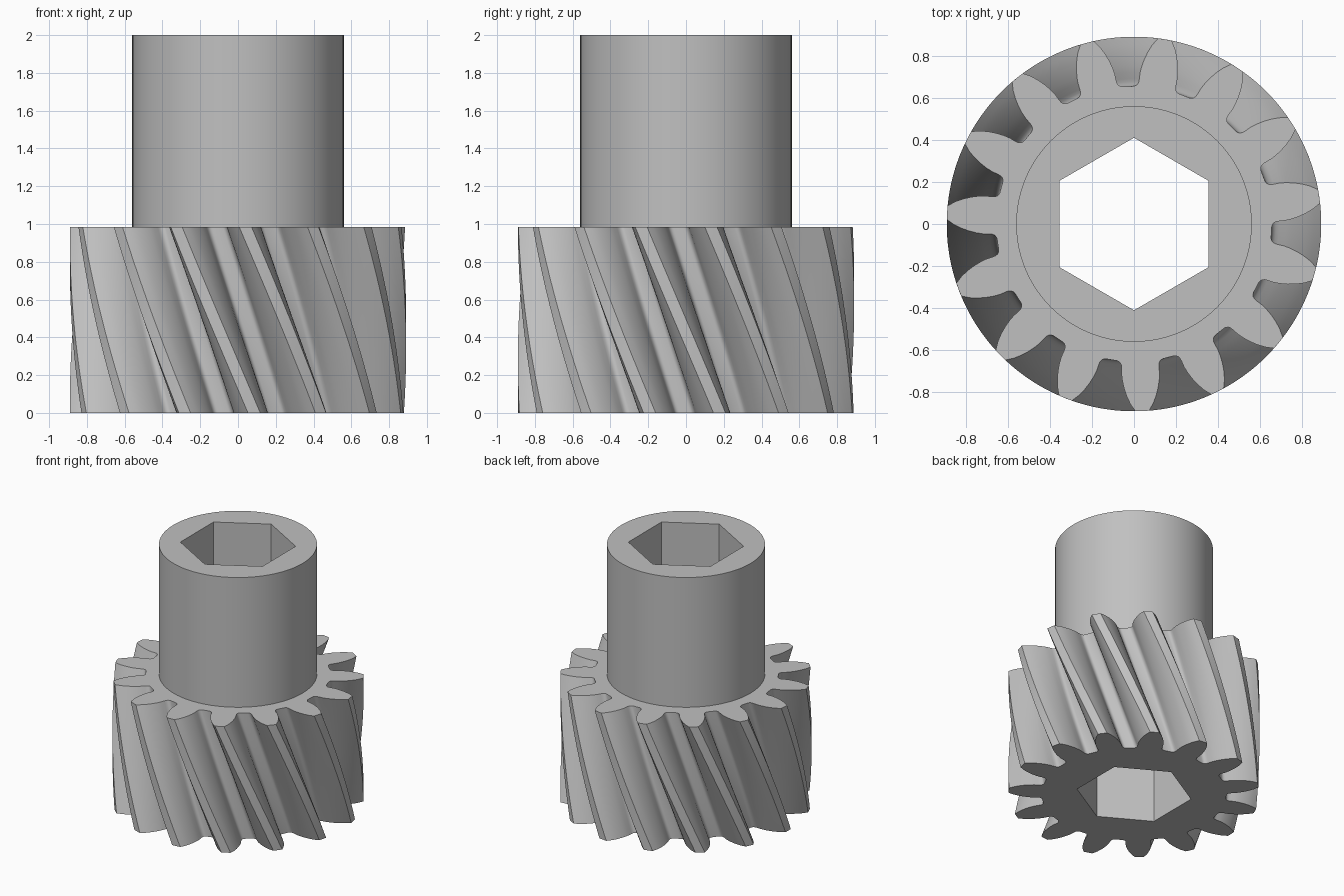
import bpy
import bmesh
from math import cos, sin, radians, pi

cube = bpy.data.objects.get("Cube")
if cube:
    bpy.data.objects.remove(cube, do_unlink=True)

TEETH = 15
GEAR_TOP, HUB_TOP = 0.985, 2.0
HUB_RADIUS, BORE_RADIUS = 0.56, 0.41
TOP_PHASE, TWIST = 8.5, 27.0
LAYERS = 24

# Half tooth from root to tip: radius, half angle in degrees
HALF_TOOTH = [(0.655, 9.6), (0.658, 8.8), (0.664, 8.1), (0.675, 7.6),
              (0.69, 7.4), (0.72, 7.2), (0.75, 6.7), (0.785, 5.9),
              (0.82, 4.9), (0.855, 3.7), (0.89, 2.1)]

steel = bpy.data.materials.new("steel_grey")
steel.use_nodes = True
GREY = (0.53, 0.53, 0.53, 1)
steel.diffuse_color = GREY
steel.node_tree.nodes["Principled BSDF"].inputs["Base Color"].default_value = GREY


def polar(radius, degrees):
    return radius * cos(radians(degrees)), radius * sin(radians(degrees))


def ring(bm, points, z):
    """Closed loop of vertices and edges at height z."""
    verts = [bm.verts.new((x, y, z)) for x, y in points]
    edges = [bm.edges.new((v, verts[i - 1])) for i, v in enumerate(verts)]
    return verts, edges


def wall(bm, low, high):
    """Quads joining two loops."""
    for i in range(len(low)):
        bm.faces.new((low[i - 1], low[i], high[i], high[i - 1]))


def cap(bm, outer, inner):
    """Flat face with a hole, between two edge loops."""
    bmesh.ops.triangle_fill(bm, edges=outer + inner, use_beauty=True)


def finish(bm, name):
    bmesh.ops.recalc_face_normals(bm, faces=bm.faces)
    mesh = bpy.data.meshes.new(name)
    bm.to_mesh(mesh)
    bm.free()
    mesh.materials.append(steel)
    obj = bpy.data.objects.new(name, mesh)
    bpy.context.collection.objects.link(obj)
    bpy.ops.object.select_all(action='DESELECT')
    obj.select_set(True)
    bpy.context.view_layer.objects.active = obj
    bpy.ops.object.shade_smooth_by_angle(angle=radians(32))


def gear_outline(phase):
    points = []
    for tooth in range(TEETH):
        centre = phase + tooth * 360 / TEETH
        points += [polar(r, centre - a) for r, a in HALF_TOOTH]
        points.append(polar(HALF_TOOTH[-1][0], centre))
        points += [polar(r, centre + a) for r, a in reversed(HALF_TOOTH)]
    return points


hub_circle = [polar(HUB_RADIUS, i * 360 / 96) for i in range(96)]
hexagon = [polar(BORE_RADIUS, 30 + 60 * i) for i in range(6)]

# Helical gear: twisted stack of outlines, capped above and below
bm = bmesh.new()
loops = []
for layer in range(LAYERS + 1):
    t = layer / LAYERS
    loops.append(ring(bm, gear_outline(TOP_PHASE + TWIST * (1 - t)), GEAR_TOP * t))
for low, high in zip(loops, loops[1:]):
    wall(bm, low[0], high[0])
cap(bm, loops[0][1], ring(bm, hexagon, 0)[1])
cap(bm, loops[-1][1], ring(bm, hub_circle, GEAR_TOP)[1])
finish(bm, "helical_gear")

# Hub: round sleeve with a hexagonal bore through the whole part
bm = bmesh.new()
outer_low = ring(bm, hub_circle, GEAR_TOP)
outer_high = ring(bm, hub_circle, HUB_TOP)
bore_low = ring(bm, hexagon, 0)
bore_high = ring(bm, hexagon, HUB_TOP)
wall(bm, outer_low[0], outer_high[0])
wall(bm, bore_low[0], bore_high[0])
cap(bm, outer_high[1], bore_high[1])
finish(bm, "hub_with_hex_bore")
